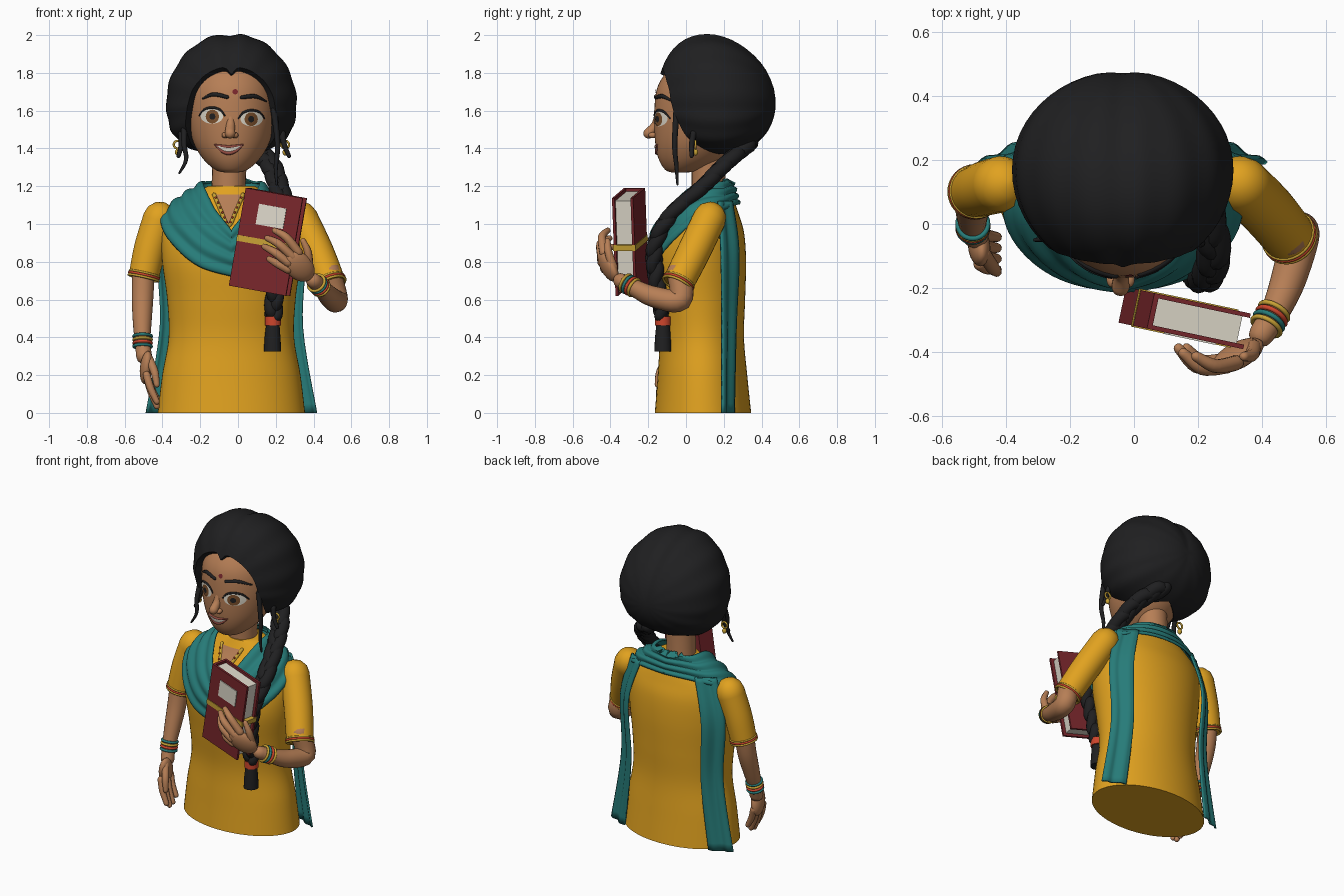
import bpy, bmesh, math
from math import sin, cos, pi, radians, exp
from mathutils import Vector as V, Matrix
from mathutils.bvhtree import BVHTree

if "Cube" in bpy.data.objects:
    bpy.data.objects.remove(bpy.data.objects["Cube"])

COL = dict(skin=(.47, .21, .092), black=(.014, .014, .015), mustard=(.75, .36, .014), teal=(.02, .20, .19),
           maroon=(.19, .02, .025), cream=(.74, .70, .60), gold=(.58, .36, .035), red=(.62, .06, .025),
           eye_brown=(.20, .08, .025), lip=(.30, .075, .055))
MAT = {}
for k, c in COL.items():
    MAT[k] = bpy.data.materials.new(k)
    MAT[k].diffuse_color = (*c, 1)
CX = -.035  # body centre line


def cr(P, n):
    """Catmull-Rom samples through points of any dimension."""
    P = [P[0]] + list(P) + [P[-1]]
    out = []
    for i in range(1, len(P) - 2):
        for j in range(n):
            t = j / n
            out.append([.5 * (2*b + (c-a)*t + (2*a-5*b+4*c-d)*t*t + (3*b-a-3*c+d)*t**3)
                        for a, b, c, d in zip(*P[i-1:i+3])])
    return out + [list(P[-2])]


def finish(name, bm, mat, angle=50):
    bmesh.ops.remove_doubles(bm, verts=bm.verts, dist=1e-5)
    bmesh.ops.recalc_face_normals(bm, faces=bm.faces)
    me = bpy.data.meshes.new(name)
    bm.to_mesh(me)
    bm.free()
    for p in me.polygons:
        p.use_smooth = True
    me.set_sharp_from_angle(angle=radians(angle))
    me.materials.append(MAT[mat])
    ob = bpy.data.objects.new(name, me)
    bpy.context.collection.objects.link(ob)
    return ob


def loft(name, rings, mat, closed=True, caps=True):
    bm = bmesh.new()
    R = [[bm.verts.new(p) for p in r] for r in rings]
    n = len(R[0])
    for a, b in zip(R, R[1:]):
        for i in range(n if closed else n - 1):
            bm.faces.new((a[i], a[(i+1) % n], b[(i+1) % n], b[i]))
    if caps:
        bm.faces.new(R[0])
        bm.faces.new(R[-1])
    return finish(name, bm, mat)


def tube(name, P, mat, n=6, sides=14, ends=(1, 1)):
    """Swept round tube; points are x, y, z, radius; ends are rounded or flat."""
    P = [(V(p[:3]), max(p[3], .001)) for p in (cr(P, n) if n > 1 else P)]
    d0, d1 = (P[0][0]-P[1][0]).normalized(), (P[-1][0]-P[-2][0]).normalized()
    arc = [(.5, .87), (.87, .5), (.995, .1)]
    if ends[0]:
        P = [(P[0][0] + d0*P[0][1]*a, P[0][1]*b) for a, b in arc[::-1]] + P
    if ends[1]:
        P = P + [(P[-1][0] + d1*P[-1][1]*a, P[-1][1]*b) for a, b in arc]
    rings, side = [], None
    for i, (p, r) in enumerate(P):
        t = (P[min(i+1, len(P)-1)][0] - P[max(i-1, 0)][0]).normalized()
        side = side - t*side.dot(t) if side else t.orthogonal()
        side.normalize()
        up = t.cross(side)
        rings.append([p + r*(side*cos(2*pi*k/sides) + up*sin(2*pi*k/sides)) for k in range(sides)])
    return loft(name, rings, mat)


def frame(c, z, x=(1, 0, 0)):
    z = V(z).normalized()
    x = V(x)
    x = (x - z*x.dot(z)).normalized()
    return Matrix.Translation(c) @ Matrix((x, z.cross(x), z)).transposed().to_4x4()


def ball(name, c, r, mat, z=(0, 0, 1), x=(1, 0, 0)):
    bm = bmesh.new()
    bmesh.ops.create_uvsphere(bm, u_segments=20, v_segments=12, radius=1,
                              matrix=frame(c, z, x) @ Matrix.Diagonal((*r, 1)))
    return finish(name, bm, mat)


def ring(name, c, z, R, r, mat, x=(1, .01, 0)):
    M = frame(c, z, x)
    return loft(name, [[M @ V(((R + r*cos(b))*cos(a), (R + r*cos(b))*sin(a), r*sin(b)))
                        for b in [k*pi/4 for k in range(8)]]
                       for a in [k*pi/16 for k in range(33)]], mat, caps=False)


def box(name, c, s, mat, M):
    bm = bmesh.new()
    bmesh.ops.create_cube(bm, size=1, matrix=M @ Matrix.Translation(c) @ Matrix.Diagonal((*s, 1)))
    return finish(name, bm, mat, 20)


def tree(ob):
    return BVHTree.FromPolygons([v.co for v in ob.data.vertices], [p.vertices for p in ob.data.polygons])


def hit(t, x, z, off=0.):
    return t.ray_cast(V((x, -1, z)), V((0, 1, 0)))[0] - V((0, off, 0))


def drape(name, t, rows, mat, off, closed=False):
    ob = loft(name, [[hit(t, x, z, off) for x, z in r] for r in rows], mat, closed, False)
    if sum(p.normal.y for p in ob.data.polygons) > 0:
        ob.data.flip_normals()
    return ob


def disc(name, t, x, z, rx, rz, mat, off):
    return drape(name, t, [[(x + rx*q/5*cos(a*pi/14), z + rz*q/5*sin(a*pi/14)) for a in range(28)]
                           for q in range(6)], mat, off, True)


def line(name, t, pts, mat, off=0.):
    """Tube laid on a surface; points are x, z, radius."""
    return tube(name, [(*hit(t, x, z, off), r) for x, z, r in cr(pts, 6)], mat, 1, 8)


# tunic body: z, centre y, half width, half depth
T = [(0, .09, .39, .255), (.2, .087, .366, .237), (.4, .083, .332, .224), (.6, .075, .34, .238),
     (.8, .068, .366, .25), (.95, .08, .37, .228), (1.05, .1, .342, .18), (1.13, .118, .25, .135),
     (1.2, .125, .125, .1)]
torso = loft("tunic_body", [[(CX + rx*cos(k*pi/32), cy + ry*sin(k*pi/32), z) for k in range(64)]
                            for z, cy, rx, ry in cr(T, 6)], "mustard")
body = tree(torso)
tube("neck", [(-.05, .125, 1.1, .095), (-.05, .12, 1.2, .09), (-.04, .12, 1.42, .092)], "skin", 4, 24)

# neckline opening with trim
drape("neck_opening", body, [[(-.05 + u/4*.07*(1-v/8), 1.155 - .155*v/8) for u in range(-4, 5)]
                             for v in range(9)], "skin", .006)
line("neckline_trim", body, [(-.126, 1.155, .011), (-.09, 1.07, .011), (-.05, .99, .011), (-.01, 1.07, .011),
                             (.026, 1.155, .011)], "gold")
for s in (-1, 1):
    for k in range(6):
        ball("neckline_bead", hit(body, -.05 + s*(.01 + .0115*k), 1.01 + .026*k, .02), (.006,)*3, "red")

# head: z, half width, front y, back y
H = [(1.272, .03, -.07, .0), (1.287, .085, -.11, .08), (1.35, .154, -.147, .2), (1.45, .208, -.165, .28),
     (1.6, .235, -.168, .33), (1.74, .222, -.145, .33), (1.86, .16, -.05, .26), (1.92, .04, .06, .14)]
head = loft("head", [[(CX + rx*sin(k*pi/24), (f+b)/2 - (b-f)/2*cos(k*pi/24), z) for k in range(48)]
                     for z, rx, f, b in cr(H, 6)], "skin")
face = tree(head)
for n, x, z, ix in (("left", -.138, 1.572, .002), ("right", .072, 1.558, -.002)):
    disc(n + "_eye_white", face, x, z, .060, .041, "cream", .004)
    disc(n + "_iris", face, x + ix, z - .003, .035, .036, "eye_brown", .007)
    disc(n + "_pupil", face, x + ix, z - .003, .016, .017, "black", .010)
    line(n + "_upper_lash", face, [(x-.068, z+.002, .004), (x-.042, z+.033, .006), (x, z+.044, .007),
                                   (x+.042, z+.033, .006), (x+.068, z+.002, .004)], "black", .002)
line("left_brow", face, [(-.185, 1.664, .005), (-.13, 1.686, .011), (-.058, 1.672, .01)], "black")
line("right_brow", face, [(.02, 1.67, .01), (.09, 1.676, .011), (.15, 1.65, .005)], "black")
disc("forehead_dot", face, -.015, 1.70, .014, .014, "maroon", .006)
tube("nose", [(-.038, -.148, 1.57, .02), (-.04, -.163, 1.52, .024), (-.042, -.198, 1.48, .028)], "skin", 6, 20)
for s in (-1, 1):
    ball("nostril", (-.042 + s*.026, -.175, 1.47), (.018, .024, .016), "skin")
drape("teeth", face, [[(-.115 + .134*u/12, 1.415 - .008*sin(pi*u/12) - .026*sin(pi*u/12)*v/3)
                       for u in range(13)] for v in range(4)], "cream", .006)
line("upper_lip", face, [(-.122, 1.42, .004), (-.085, 1.413, .007), (-.05, 1.409, .008), (-.012, 1.413, .007),
                         (.026, 1.42, .004)], "lip")
line("lower_lip", face, [(-.118, 1.415, .004), (-.085, 1.387, .009), (-.05, 1.376, .011), (-.012, 1.387, .009),
                         (.022, 1.415, .004)], "lip")

# hair shell opening around the face and nape
edge = cr([(28,), (33,), (38.5,), (46,), (66,), (112,)], 12)
rings = [[] for _ in range(22)]
for k in range(120):
    th = k*2*pi/120
    f = (1 - abs(k - 60)/60)*60
    p0 = radians(edge[round(f)][0] + 3*(1 - 2*exp(-(f/2.5)**2))*exp(-(f/9)**2))
    for j in range(22):
        ph = p0 + (pi - p0)*max(j-1, 0)/20
        x, y, z = sin(ph)*sin(th), -cos(ph), sin(ph)*cos(th)
        m = (.86 if j == 0 else 1) * (1 + .009*sin(14*th)*sin(ph)**2)
        part = 1 - .035*exp(-(x/.12)**2) * max(0, z + .7*max(y, 0))
        x *= 1 + .3*min(0, z)**2
        rings[j].append((CX + .345*x*m, .17 + (.33 if y < 0 else .31)*y*m*part - .06*max(0, z)**2*(z > 0),
                         1.64 + (.37 if z > 0 else .28)*z*m*part))
loft("hair", rings, "black", caps=False)
for P in ([(-.285, .0, 1.5), (-.285, -.03, 1.42), (-.275, -.045, 1.34), (-.31, -.05, 1.27)],
          [(-.3, .04, 1.48), (-.3, .02, 1.42), (-.315, .0, 1.36)],
          [(.19, -.05, 1.6), (.21, -.06, 1.42), (.2, -.05, 1.3), (.205, -.045, 1.21)],
          [(.235, .04, 1.48), (.245, .03, 1.42), (.27, .03, 1.36)]):
    tube("hair_strand", [(*p, r) for p, r in zip(P, (.017, .014, .011, .006))], "black", 6, 8)

# braid of three woven strands, tie and tail
B = cr([(.06, .33, 1.42), (.165, .215, 1.325), (.215, .09, 1.2), (.25, -.08, 1.05), (.225, -.165, .88),
        (.2, -.155, .7), (.187, -.125, .52)], 14)
for s in range(3):
    P = []
    for i, p in enumerate(B):
        t = i*.3 + s*2*pi/3
        g = .014*sin(2*t)
        P.append((p[0] + .02*sin(t), p[1] + g, p[2] + g*.5, .041 - .01*i/len(B)))
    tube("braid_strand", P, "black", 1, 12)
tube("braid_tie", [(.185, -.122, .51, .043), (.185, -.122, .462, .043)], "red", 1, 18, (0, 0))
tube("braid_tail", [(.185, -.122, .48, .034), (.183, -.122, .4, .042), (.183, -.122, .325, .046)],
     "black", 4, 18, (0, 0))

# earrings
for x in (-.32, .25):
    ring("earring_hoop", (x, .05, 1.42), (0, 1, 0), .02, .006, "gold")
    ball("earring_drop", (x, .05, 1.38), (.014, .014, .018), "gold")

# draped scarf: inner and outer edge from front to back, pressed onto the body
S = cr([(0, -.185, .965, 0, -.2, .725), (.05, -.14, 1.03, .17, -.18, .775), (.1, -.08, 1.1, .31, -.12, .88),
        (.135, .06, 1.18, .385, .0, .99), (.125, .19, 1.22, .29, .22, 1.09), (0, .235, 1.22, 0, .29, 1.11)], 10)
loop = [(1, s) for s in S] + [(-1, s) for s in S[-2:0:-1]]
rings = []
for v in range(29):
    w = v/28
    row = []
    for sg, s in loop:
        a, b = V((CX + sg*s[0], s[1], s[2])), V((CX + sg*s[3], s[4], s[5]))
        loc, nor = body.find_nearest(a.lerp(b, w))[:2]
        row.append(loc + nor*(.016 + .007*sin(w*7*pi) + .014*(1-w)))
    rings.append(row)
scarf = [loft("scarf_drape", rings, "teal", True, False)]
# scarf tails down the back
E = cr([(.31, .17, 1.12, .2, .25), (.385, .185, .85, .27, .285), (.375, .19, .45, .26, .27),
        (.45, .19, 0, .31, .26)], 6)
for sg in (-1, 1):
    scarf.append(loft("scarf_tail", [[(CX + sg*(e[0] + (e[3]-e[0])*u/12),
                                       e[1] + (e[4]-e[1])*u/12 + .007*sin(u*.9), e[2]) for u in range(13)]
                                     for e in E], "teal", False, False))
for ob in scarf:
    md = ob.modifiers.new("thickness", "SOLIDIFY")
    md.thickness, md.offset = .012, 0

# sleeves with trimmed hems
for n, P in (("left", [(-.415, .125, 1.03, .088), (-.465, .112, .87, .086), (-.5, .1, .715, .08)]),
             ("right", [(.335, .125, 1.03, .088), (.42, .04, .85, .088), (.49, -.045, .68, .083)])):
    tube(n + "_sleeve", P, "mustard", 6, 28, (1, 0))
    e, d = V(P[2][:3]), V(P[2][:3]) - V(P[1][:3])
    d.normalize()
    ring(n + "_hem_lower", e, d, P[2][3], .007, "gold")
    ring(n + "_hem_upper", e - d*.012, d, P[2][3], .007, "red")
    ring(n + "_hem_top", e - d*.023, d, P[2][3], .006, "gold")

# arms
tube("left_forearm", [(-.50, .1, .76, .06), (-.505, .075, .62, .058), (-.507, .03, .48, .05),
                      (-.505, -.01, .37, .041), (-.497, -.035, .3, .042)], "skin", 6, 20)
tube("right_forearm", [(.485, -.04, .74, .062), (.52, -.03, .60, .062), (.485, -.17, .615, .056),
                       (.44, -.28, .665, .045), (.40, -.345, .70, .04)], "skin", 6, 20)
for k, m in enumerate(("teal", "red", "gold", "teal")):
    ring("left_bangle", (-.505, -.012 + .004*k, .352 + .018*k), (0, .25, 1), .047, .008, m)
for k, m in enumerate(("gold", "teal", "red", "gold")):
    ring("right_bangle", V((.415, -.32, .688)) + k*V((.008, .015, -.008)), (.4, .7, -.4), .048, .008, m)

# hanging hand
ball("left_palm", (-.485, -.07, .24), (.06, .034, .09), "skin", (-.12, .3, -1), (0, 1, .3))
for k in range(4):
    y, l = -.125 + .034*k, (.85, 1, .95, .75)[k]
    tube("left_finger", [(-.483, y, .2, .021), (-.463, y - .012, .2 - .08*l, .02),
                         (-.43, y - .018, .2 - .165*l, .016)], "skin", 5, 10)
tube("left_thumb", [(-.473, -.09, .29, .023), (-.443, -.135, .22, .022), (-.43, -.15, .15, .016)], "skin", 5, 10)

# hand holding the book
ball("right_palm", (.325, -.412, .775), (.07, .036, .1), "skin", (-.14, -.1, .14), (.7, 0, .7))
for b, m, t in (((.32, -.435, .85), (.255, -.445, .93), (.195, -.415, .965)),
                ((.29, -.445, .825), (.215, -.452, .895), (.155, -.405, .925)),
                ((.265, -.445, .795), (.195, -.445, .85), (.14, -.39, .88)),
                ((.265, -.43, .76), (.21, -.43, .79), (.165, -.39, .815))):
    tube("right_finger", [(*b, .024), (*m, .022), (*t, .016)], "skin", 5, 10)
tube("right_thumb", [(.375, -.385, .77, .024), (.37, -.41, .85, .021), (.345, -.415, .91, .015)], "skin", 5, 10)

# book
M = Matrix.Translation((.16, -.295, .905)) @ Matrix.Rotation(radians(-12), 4, 'Z') @ Matrix.Rotation(radians(10), 4, 'Y')
for y in (-.05, .05):
    box("book_cover", (0, y, 0), (.31, .014, .525), "maroon", M)
box("book_spine", (-.15, 0, 0), (.016, .114, .525), "maroon", M)
box("book_pages", (-.006, 0, 0), (.28, .09, .49), "cream", M)
box("book_label", (.004, -.059, .138), (.15, .006, .11), "cream", M)
box("book_strap", (0, 0, -.005), (.319, .122, .032), "gold", M)

for m in bpy.data.materials:
    if m.users and not m.is_grease_pencil:
        m.use_nodes = True
        m.node_tree.nodes["Principled BSDF"].inputs["Base Color"].default_value = m.diffuse_color
